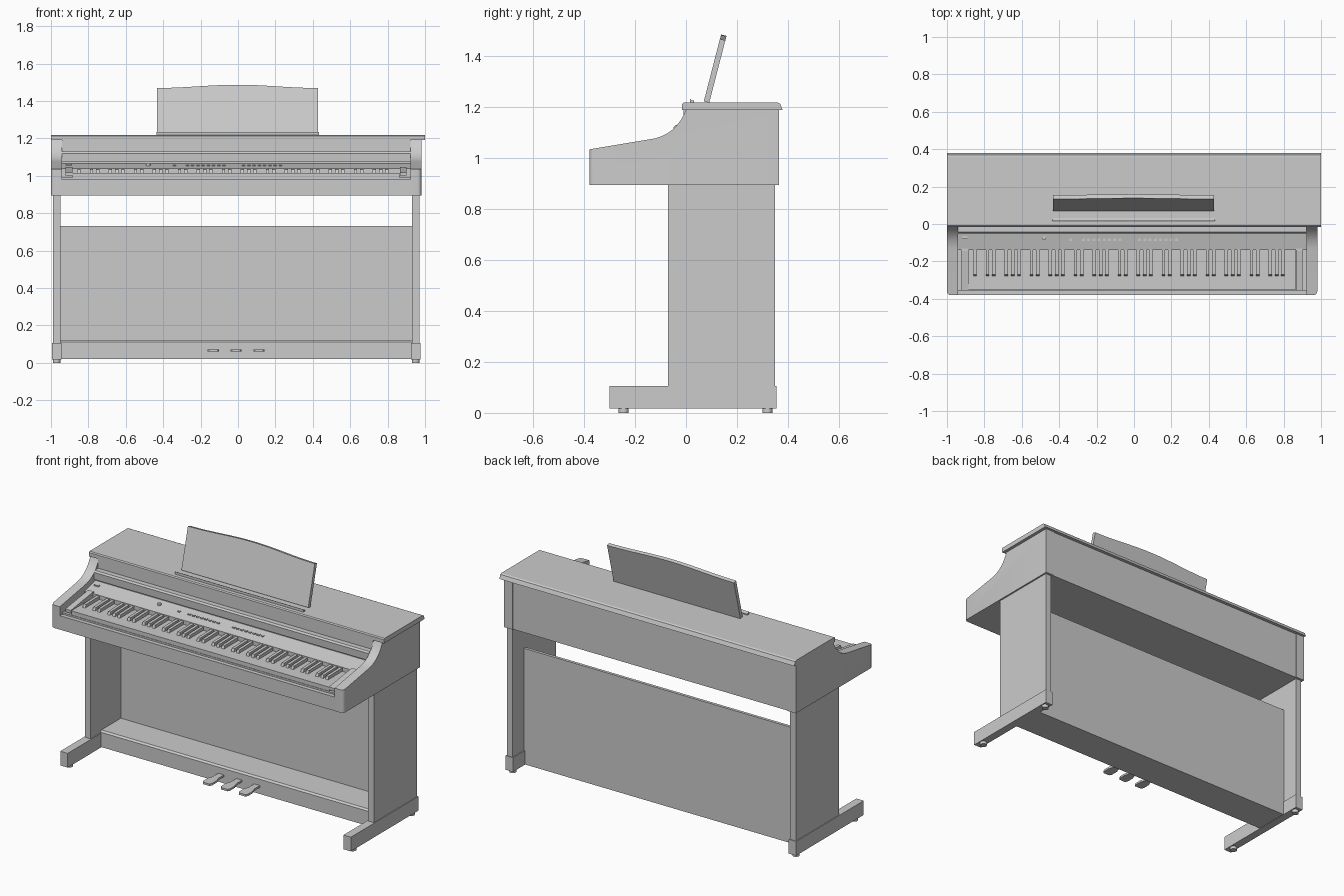
import bpy, bmesh, math
from mathutils import Vector

cube = bpy.data.objects.get("Cube")
if cube:
    bpy.data.objects.remove(cube, do_unlink=True)

CX = -0.01  # the cabinet sits slightly off the lid's centre

grey = bpy.data.materials.new("cabinet grey")
grey.use_nodes = True
GREY = (0.6, 0.6, 0.6, 1)
grey.diffuse_color = GREY
grey.node_tree.nodes["Principled BSDF"].inputs["Base Color"].default_value = GREY


def finish(name, bm):
    bmesh.ops.recalc_face_normals(bm, faces=bm.faces)
    mesh = bpy.data.meshes.new(name)
    bm.to_mesh(mesh)
    bm.free()
    mesh.materials.append(grey)
    obj = bpy.data.objects.new(name, mesh)
    bpy.context.collection.objects.link(obj)
    return obj


def prism(name, points, offset, bevel_rule=None, radius=0.02):
    """Extrude a closed outline by an offset, rounding the edges picked by a rule."""
    bm = bmesh.new()
    face = bm.faces.new([bm.verts.new(p) for p in points])
    out = bmesh.ops.extrude_face_region(bm, geom=[face])
    moved = [v for v in out["geom"] if isinstance(v, bmesh.types.BMVert)]
    bmesh.ops.translate(bm, verts=moved, vec=offset)
    if bevel_rule:
        edges = [e for e in bm.edges if bevel_rule(e)]
        bmesh.ops.bevel(bm, geom=edges, offset=radius, segments=4,
                        profile=0.5, affect='EDGES')
    return finish(name, bm)


def side_prism(name, profile, x0, x1, bevel_rule=None, radius=0.02):
    return prism(name, [(x0, y, z) for y, z in profile], (x1 - x0, 0, 0),
                 bevel_rule, radius)


def box(name, x0, x1, y0, y1, z0, z1):
    return side_prism(name, [(y0, z0), (y1, z0), (y1, z1), (y0, z1)], x0, x1)


def cylinder(name, centre, radius, height):
    bm = bmesh.new()
    bmesh.ops.create_cone(bm, cap_ends=True, segments=20, radius1=radius,
                          radius2=radius, depth=height)
    bmesh.ops.translate(bm, verts=bm.verts, vec=centre)
    obj = finish(name, bm)
    smooth(obj)
    return obj


def smooth(obj):
    bpy.ops.object.select_all(action='DESELECT')
    obj.select_set(True)
    bpy.context.view_layer.objects.active = obj
    bpy.ops.object.shade_smooth_by_angle(angle=math.radians(30))


# Cheeks: sloping arm that sweeps up in a concave curve to the lid
a, b, c = Vector((-0.14, 1.075)), Vector((-0.04, 1.09)), Vector((0, 1.19))
sweep = [tuple(a * (1 - t) ** 2 + b * 2 * t * (1 - t) + c * t * t)
         for t in (i / 10 for i in range(11))]
cheek = [(0.365, 0.895), (-0.38, 0.895), (-0.38, 1.035)] + sweep + [(0.365, 1.19)]

for side, label in ((-1, "right"), (1, "left")):
    outer, inner = CX + side * 0.99, CX + side * 0.932

    def front_corner(e, x=outer):
        return all(v.co.y < -0.37 and abs(v.co.x - x) < 0.001 for v in e.verts)

    smooth(side_prism(label + "_cheek", cheek, inner, outer, front_corner))

    # Stand: upright, foot and round glides
    mid = CX + side * 0.96
    box(label + "_leg", mid - 0.02, mid + 0.02, -0.07, 0.35, 0.1, 0.895)
    box(label + "_foot", mid - 0.025, mid + 0.025, -0.3, 0.355, 0.018, 0.105)
    for y, end in ((-0.245, "front"), (0.32, "back")):
        cylinder(f"{label}_{end}_glide", (mid, y, 0.01), 0.02, 0.02)

    # Block at the end of the keyboard
    e0, e1 = sorted((CX + side * 0.875, CX + side * 0.912))
    side_prism(label + "_key_block", [(-0.355, 1.0), (-0.355, 1.018), (-0.145, 1.048),
                                      (-0.13, 1.048), (-0.13, 1.0)], e0, e1)

# Cabinet between the cheeks: key slip, key bed, control panel, fallboard, back
body = [(0.36, 0.895), (-0.38, 0.895), (-0.38, 0.98), (-0.355, 0.98),
        (-0.355, 0.99), (-0.14, 0.99), (-0.14, 1.04), (-0.035, 1.065),
        (-0.035, 1.075), (-0.047, 1.075), (-0.05, 1.12), (-0.042, 1.13),
        (-0.01, 1.13), (-0.01, 1.19), (0.36, 1.19)]
side_prism("cabinet", body, CX - 0.932, CX + 0.932)

# Lid with rounded front and sloped back edge
lid = [(-0.015, 1.19), (-0.015, 1.213), (-0.009, 1.219), (0.36, 1.219),
       (0.37, 1.214), (0.38, 1.19)]
side_prism("lid", lid, -1, 1)

# Keyboard: natural keys as one bed, sharps in twos and threes
PITCH, KEY_X = 0.0336, -0.884
box("natural_keys", KEY_X, KEY_X + 52 * PITCH, -0.352, -0.135, 0.985, 1.015)
sharp = [(-0.28, 1.01), (-0.27, 1.033), (-0.135, 1.036), (-0.135, 1.01)]
for i in range(1, 52):
    if i % 7 in (1, 3, 4, 6, 0):
        x = KEY_X + i * PITCH
        side_prism("sharp_key", sharp, x - 0.009, x + 0.009)


# Control panel buttons and volume knob
def panel_z(y):
    return 1.04 + (y + 0.14) * 0.238


for start, count in ((-0.34, 1), (-0.27, 8), (0.03, 8)):
    for i in range(count):
        x = start + i * 0.028
        box("button", x - 0.008, x + 0.008, -0.09, -0.078,
            panel_z(-0.09), panel_z(-0.078) + 0.004)
cylinder("volume_knob", (-0.48, -0.075, panel_z(-0.075) + 0.002), 0.011, 0.014)
box("power_button", -0.92, -0.89, -0.08, -0.065, 1.05, 1.062)

# Music rest: leaning board with an arched top, and a ledge on the lid
outline = [(-0.43, 0), (0.43, 0)]
for i in range(17):
    x = 0.43 - i * 0.86 / 16
    outline.append((x, 0.253 + 0.018 * (0.5 + 0.5 * math.cos(math.pi * x / 0.43))))
lean = math.radians(14.5)
up = Vector((0, math.sin(lean), math.cos(lean)))
back = Vector((0, math.cos(lean), -math.sin(lean)))
base = Vector((0, 0.07, 1.224))
smooth(prism("music_rest", [base + Vector((x - 0.003, 0, 0)) + up * h for x, h in outline],
             back * 0.022))
ledge = [(0.015, 1.218), (0.015, 1.235), (0.022, 1.228), (0.032, 1.226), (0.032, 1.218)]
side_prism("music_ledge", ledge, -0.437, 0.433)

# Back panel and pedal box
box("back_panel", CX - 0.94, CX + 0.94, 0.222, 0.24, 0.02, 0.73)
pedal_box = [(0.24, 0.02), (0.025, 0.02), (0.025, 0.11), (0.035, 0.12), (0.24, 0.12)]
side_prism("pedal_box", pedal_box, CX - 0.94, CX + 0.94)

# Pedals: narrow stem widening to a rounded tread
for i, label in enumerate(("soft", "middle", "sustain")):
    x = CX + (i - 1) * 0.122
    half = [(0.018, 0.03), (0.02, -0.03), (0.03, -0.06), (0.03, -0.105), (0.022, -0.12)]
    tread = [(x + w, y, 0.06) for w, y in half] + [(x - w, y, 0.06) for w, y in half[::-1]]
    prism(label + "_pedal", tread, (0, 0, 0.012))
